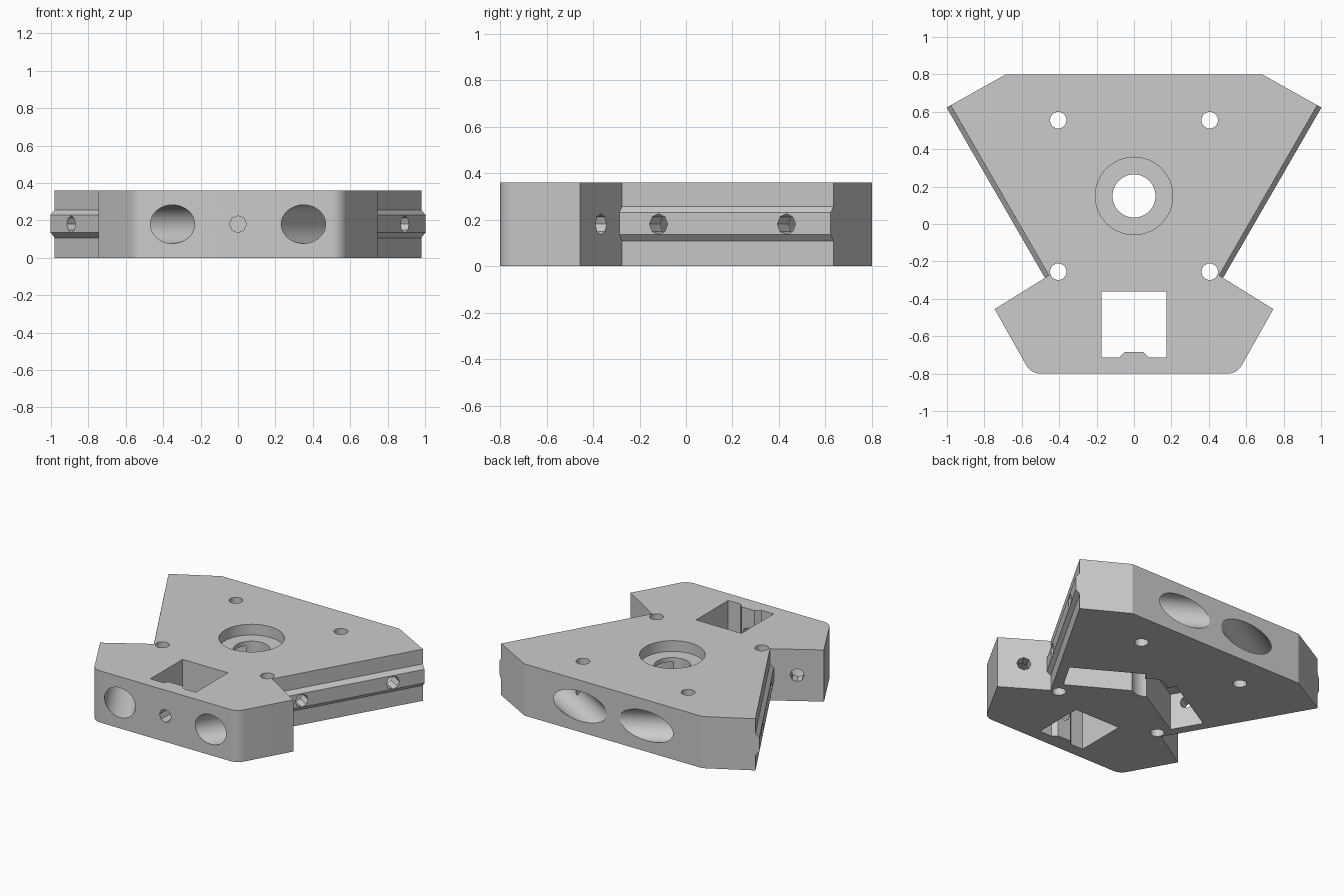
import bpy, bmesh, math
from mathutils import Vector, Matrix

if "Cube" in bpy.data.objects:
    bpy.data.objects.remove(bpy.data.objects["Cube"], do_unlink=True)

H = 0.36          # plate thickness
MID = H / 2       # height of the bolt axes
ALONG = Vector((0.5, 0.866, 0))    # along the left slanted edge
OUT = Vector((0.866, -0.5, 0))     # outward from the left slanted edge

grey = bpy.data.materials.new("light grey")
grey.use_nodes = True
grey.diffuse_color = (0.6, 0.6, 0.6, 1)
grey.node_tree.nodes["Principled BSDF"].inputs["Base Color"].default_value = (0.6, 0.6, 0.6, 1)


def make(name, bm):
    bmesh.ops.recalc_face_normals(bm, faces=bm.faces)
    mesh = bpy.data.meshes.new(name)
    bm.to_mesh(mesh)
    bm.free()
    mesh.materials.append(grey)
    ob = bpy.data.objects.new(name, mesh)
    bpy.context.collection.objects.link(ob)
    return ob


def prism(name, points, vector):
    """Extrude a closed outline along a vector."""
    bm = bmesh.new()
    face = bm.faces.new([bm.verts.new(p) for p in points])
    ext = bmesh.ops.extrude_face_region(bm, geom=[face])
    bmesh.ops.translate(bm, vec=vector, verts=[g for g in ext["geom"] if isinstance(g, bmesh.types.BMVert)])
    return make(name, bm)


def rod(name, start, end, radius, sides=48):
    """Cylinder between two points."""
    start, end = Vector(start), Vector(end)
    axis = end - start
    turn = axis.to_track_quat('Z', 'Y').to_matrix().to_4x4()
    bm = bmesh.new()
    bmesh.ops.create_cone(bm, cap_ends=True, segments=sides, radius1=radius, radius2=radius,
                          depth=axis.length, matrix=Matrix.Translation((start + end) / 2) @ turn)
    return make(name, bm)


def mirrored(v, side):
    return Vector((v[0] * side, v[1], v[2]))


def at(offset, t, z=MID):
    """Point given by distance out from and along the slanted edge."""
    p = OUT * offset + ALONG * t
    return Vector((p.x, p.y, z))


# Plate outline: left half, then mirrored
half = [(0.685, 0.8), (0.98, 0.635), (0.455, -0.275), (0.745, -0.455)]
R = 0.087
centre = Vector((0.5, -0.8 + R))
for i in range(9):
    a = math.radians(-30 - 60 * i / 8)
    half.append((centre.x + R * math.cos(a), centre.y + R * math.sin(a)))
outline = half + [(-x, y) for x, y in reversed(half)]
plate = prism("plate", [(x, y, 0) for x, y in outline], (0, 0, H))

# Square window with a vertical locating ridge on its front wall
cutters = [prism("window_cutter", [(x, y, -0.1) for x, y in
                 [(-0.175, -0.715), (0.175, -0.715), (0.175, -0.36), (-0.175, -0.36)]], (0, 0, 0.6))]
ridge = prism("window_ridge", [(x, y, 0) for x, y in
              [(-0.08, -0.72), (0.08, -0.72), (0.08, -0.715), (0.05, -0.685),
               (-0.05, -0.685), (-0.08, -0.715)]], (0, 0, H))

# Central bore with a counterbore from the top
cutters.append(rod("bore_cutter", (0, 0.15, -0.1), (0, 0.15, 0.5), 0.115))
cutters.append(rod("counterbore_cutter", (0, 0.15, 0.285), (0, 0.15, 0.5), 0.207, 64))

# Front bolt hole
cutters.append(rod("front_bolt_cutter", (0, -0.9, MID), (0, -0.5, MID), 0.045, 8))

rails = []
EDGE = 0.5315
for side, word in ((1, "left"), (-1, "right")):
    # Vertical mounting holes
    for y in (0.555, -0.255):
        cutters.append(rod("mount_cutter", (0.405 * side, y, -0.1), (0.405 * side, y, 0.5), 0.044, 32))

    # Rail on the slanted edge
    profile = [(EDGE - 0.005, 0.107), (EDGE, 0.107), (EDGE + 0.025, 0.135),
               (EDGE + 0.025, 0.23), (EDGE, 0.257), (EDGE - 0.005, 0.257)]
    rails.append(prism(word + "_rail", [mirrored(at(o, -0.01, z), side) for o, z in profile],
                       mirrored(ALONG * 1.05, side)))

    # Bolt holes and wide head recesses: rail bolts, then the wing bolt
    for name, a, b, r, n in (
            ("rail_bolt", at(0.4, 0.185), at(0.7, 0.185), 0.045, 8),
            ("rail_bolt", at(0.4, 0.82), at(0.7, 0.82), 0.045, 8),
            ("back_recess", at(-0.5, 0.82), at(0.46, 0.82), 0.103, 48),
            ("wing_bolt", at(0.703, -0.2), at(0.703, 0.1), 0.045, 8),
            ("front_recess", at(0.703, -0.8), at(0.703, -0.09), 0.103, 48)):
        cutters.append(rod(name + "_cutter", mirrored(a, side), mirrored(b, side), r, n))

    # Underside access pocket running inward from the rail
    corners = [at(0.465, 0.075, -0.1), at(0.465, 0.295, -0.1),
               at(-0.03, 0.295, -0.1), at(-0.03, 0.075, -0.1)]
    cutters.append(prism("pocket_cutter", [mirrored(c, side) for c in corners], (0, 0, 0.355)))


# Cut the holes and apply
def cut(ob, tools):
    for tool in tools:
        mod = ob.modifiers.new("cut", 'BOOLEAN')
        mod.operation = 'DIFFERENCE'
        mod.solver = 'EXACT'
        mod.object = tool
    bpy.context.view_layer.update()
    graph = bpy.context.evaluated_depsgraph_get()
    mesh = bpy.data.meshes.new_from_object(ob.evaluated_get(graph))
    ob.modifiers.clear()
    ob.data = mesh


cut(plate, cutters)
for part in rails:
    cut(part, [c for c in cutters if c.name.startswith("rail_bolt")])
cut(ridge, [c for c in cutters if c.name.startswith("front_bolt")])
for c in cutters:
    bpy.data.objects.remove(c, do_unlink=True)

# Smooth round walls, keep edges sharp
bpy.ops.object.select_all(action='DESELECT')
for ob in [plate, ridge] + rails:
    ob.select_set(True)
bpy.context.view_layer.objects.active = plate
bpy.ops.object.shade_smooth_by_angle(angle=math.radians(28))
